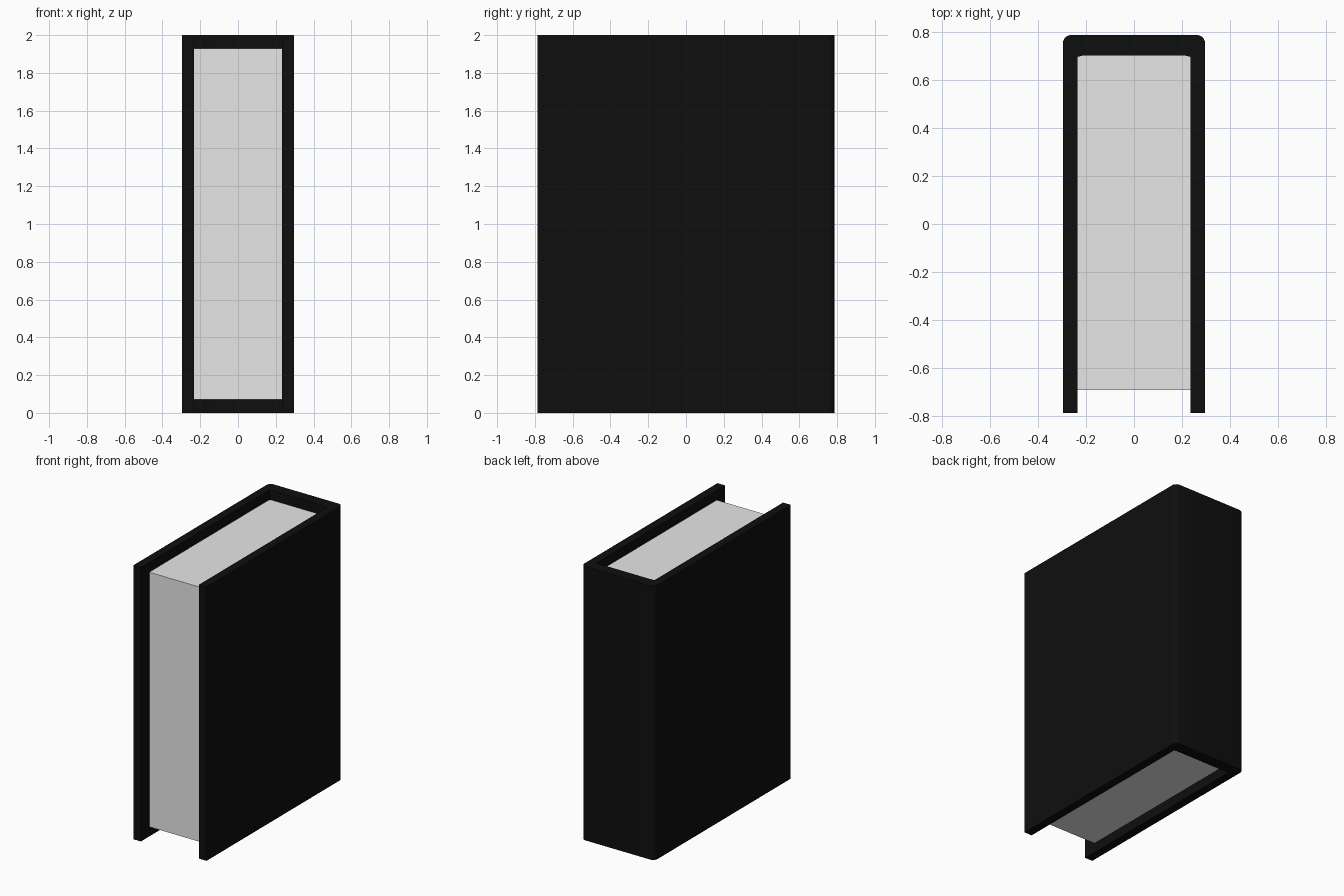
import bpy, bmesh, math

if "Cube" in bpy.data.objects:
    bpy.data.objects.remove(bpy.data.objects["Cube"])

HALF_W, HALF_D, HEIGHT = 0.296, 0.786, 2.0   # outer cover
INNER_W, SPINE_Y = 0.234, 0.70               # inside faces of boards and spine
RADIUS, STEPS = 0.035, 5                     # rounded spine corners


def material(name, value):
    m = bpy.data.materials.new(name)
    m.diffuse_color = (value, value, value, 1)
    m.use_nodes = True
    m.node_tree.nodes["Principled BSDF"].inputs["Base Color"].default_value = m.diffuse_color
    return m


def prism(name, outline, z0, z1, mat):
    """Extrude a counter-clockwise xy outline from z0 to z1."""
    bm = bmesh.new()
    face = bm.faces.new([bm.verts.new((x, y, z0)) for x, y in outline])
    top = bmesh.ops.extrude_face_region(bm, geom=[face])["geom"]
    verts = [g for g in top if isinstance(g, bmesh.types.BMVert)]
    bmesh.ops.translate(bm, vec=(0, 0, z1 - z0), verts=verts)
    bmesh.ops.recalc_face_normals(bm, faces=bm.faces)
    mesh = bpy.data.meshes.new(name)
    bm.to_mesh(mesh)
    bm.free()
    mesh.materials.append(mat)
    obj = bpy.data.objects.new(name, mesh)
    bpy.context.collection.objects.link(obj)
    return obj


black = material("black cover", 0.0045)
paper = material("pale grey paper", 0.8)

# Cover: U-shaped outline, right half mirrored to the left
right = [(INNER_W, -HALF_D), (HALF_W, -HALF_D)]
for i in range(STEPS + 1):
    a = math.pi / 2 * i / STEPS
    right.append((HALF_W - RADIUS + RADIUS * math.cos(a),
                  HALF_D - RADIUS + RADIUS * math.sin(a)))
outer = right + [(-x, y) for x, y in reversed(right)]
inner = [(-INNER_W, SPINE_Y - 0.005), (-INNER_W + 0.02, SPINE_Y),
         (INNER_W - 0.02, SPINE_Y), (INNER_W, SPINE_Y - 0.005)]
cover = prism("cover", outer + inner, 0, HEIGHT, black)

# Page block, set back from the cover edges
px = INNER_W
prism("pages", [(-px, -0.69), (px, -0.69), (px, SPINE_Y - 0.005), (px - 0.02, SPINE_Y),
                (-px + 0.02, SPINE_Y), (-px, SPINE_Y - 0.005)], 0.07, 1.93, paper)

# Smooth the rounded spine corners, keep other edges sharp
bpy.context.view_layer.objects.active = cover
cover.select_set(True)
bpy.ops.object.shade_smooth_by_angle(angle=math.radians(30))
